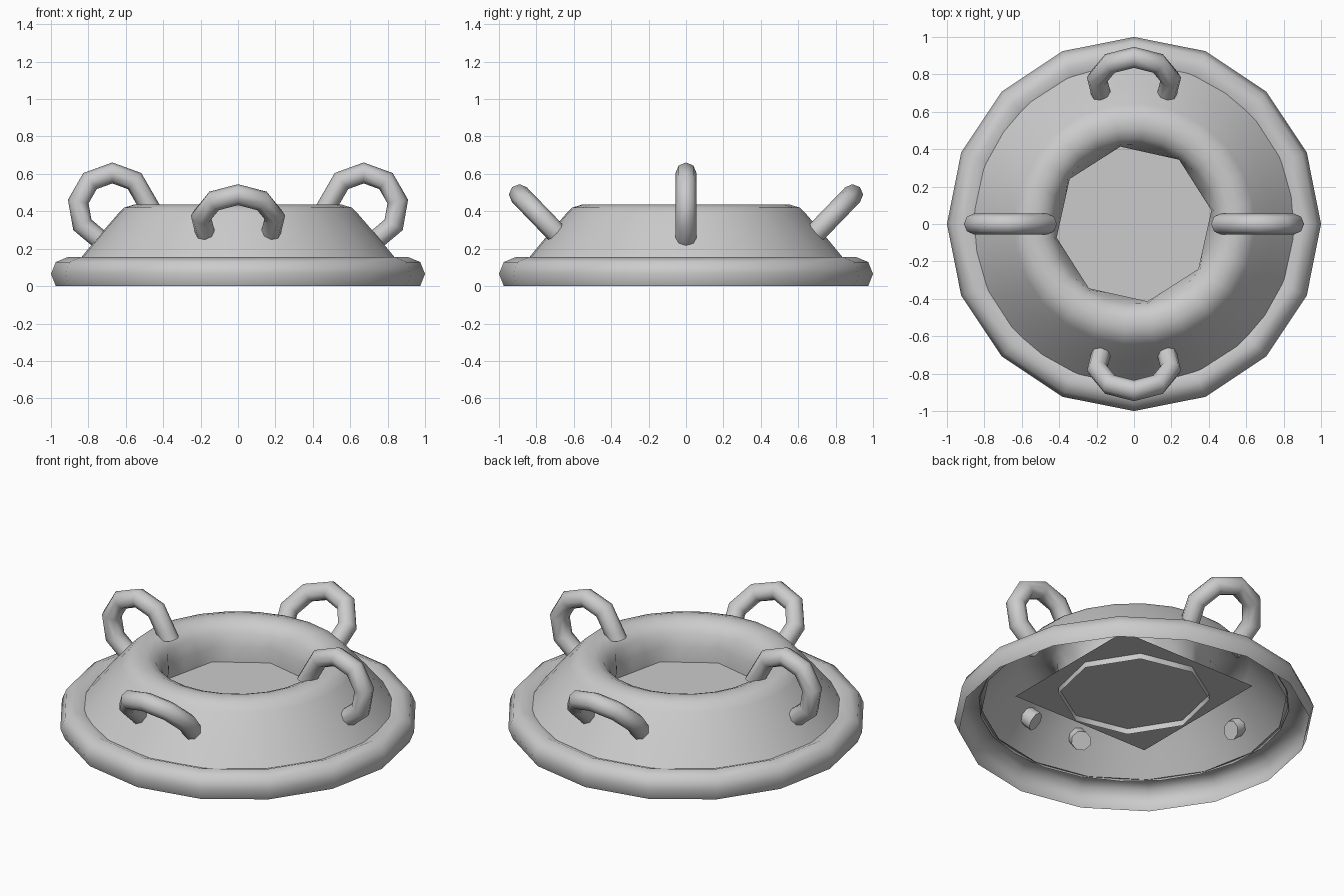
import bpy, bmesh
from math import sin, cos, pi, radians
from mathutils import Vector

if "Cube" in bpy.data.objects:
    bpy.data.objects.remove(bpy.data.objects["Cube"])


def skin(name, rings, wrap=True, caps=False):
    """Join equal-length rings of points into a smooth shaded surface."""
    bm = bmesh.new()
    rows = [[bm.verts.new(p) for p in ring] for ring in rings]
    n = len(rows[0])
    for a, b in zip(rows, rows[1:]):
        for i in range(n):
            j = (i + 1) % n
            bm.faces.new((a[i], a[j], b[j], b[i]))
    if caps:
        bm.faces.new(rows[0][::-1])
        bm.faces.new(rows[-1])
    bmesh.ops.recalc_face_normals(bm, faces=bm.faces)
    me = bpy.data.meshes.new(name)
    bm.to_mesh(me)
    bm.free()
    ob = bpy.data.objects.new(name, me)
    bpy.context.collection.objects.link(ob)
    bpy.ops.object.select_all(action='DESELECT')
    ob.select_set(True)
    bpy.context.view_layer.objects.active = ob
    bpy.ops.object.shade_smooth_by_angle(angle=radians(60))
    return ob


def circle(r, z, n, offset=0.0):
    return [Vector((r * cos(offset + 2 * pi * i / n), r * sin(offset + 2 * pi * i / n), z))
            for i in range(n)]


def octagon(r, z, n, offset):
    """Ring of n points lying on the sides of an octagon of corner radius r."""
    pts = []
    for i in range(n):
        t = 2 * pi * i / n
        k = r * cos(pi / 8) / cos(t % (pi / 4) - pi / 8)
        pts.append(Vector((k * cos(t + offset), k * sin(t + offset), z)))
    return pts


# Rounded base rim, 16 sides, open underneath
rim = [(.974, 0), (1, .065), (.974, .129), (.91, .155), (.846, .129)]
skin("base_rim", [circle(r, z, 16) for r, z in rim])

# Sloping body that rolls over into the well and narrows to an octagonal end
N, TURN = 24, radians(10)
slope = [(.862, .128), (.745, .27), (.645, .385), (.612, .419), (.56, .435),
         (.51, .434), (.46, .412), (.43, .37)]
rings = [circle(r, z, N, TURN) for r, z in slope]
rings += [octagon(.42, z, N, TURN) for z in (.30, .175)]
skin("body", rings)

# Square floor plate closing the well
bpy.ops.mesh.primitive_plane_add(size=.932, location=(0, 0, .21))
bpy.context.object.name = "well_floor"


def handle(name, centre, outward, across, normal, radius):
    """Looped handle: part of a nine-sided ring with an octagonal section."""
    tube, path = .056, []
    for k in range(-3, 4):
        a = radians(40 * k)
        d = outward * cos(a) + across * sin(a)
        path.append((centre + d * radius, d))
    # short extensions into the body
    for end, sign in ((0, 1), (-1, -1)):
        p, d = path[end]
        tangent = (p - path[1 if end == 0 else -2][0]).normalized()
        path.insert(0 if end == 0 else len(path), (p + tangent * .045, d))
    skin(name, [[p + d * (tube * cos(2 * pi * i / 8)) + normal * (tube * sin(2 * pi * i / 8))
                 for i in range(8)] for p, d in path], caps=True)


# Left and right handles stand upright in the XZ plane
for s, side in ((1, "right"), (-1, "left")):
    a = radians(50)
    handle(side + "_handle", Vector((.672 * s, 0, .42)), Vector((cos(a) * s, 0, sin(a))),
           Vector((-sin(a) * s, 0, cos(a))), Vector((0, 1, 0)), .185)

# Front and back handles lean outwards
for s, side in ((-1, "front"), (1, "back")):
    a = radians(46)
    handle(side + "_handle", Vector((0, .752 * s, .345)), Vector((0, cos(a) * s, sin(a))),
           Vector((1, 0, 0)), Vector((0, -sin(a) * s, cos(a))), .2)
